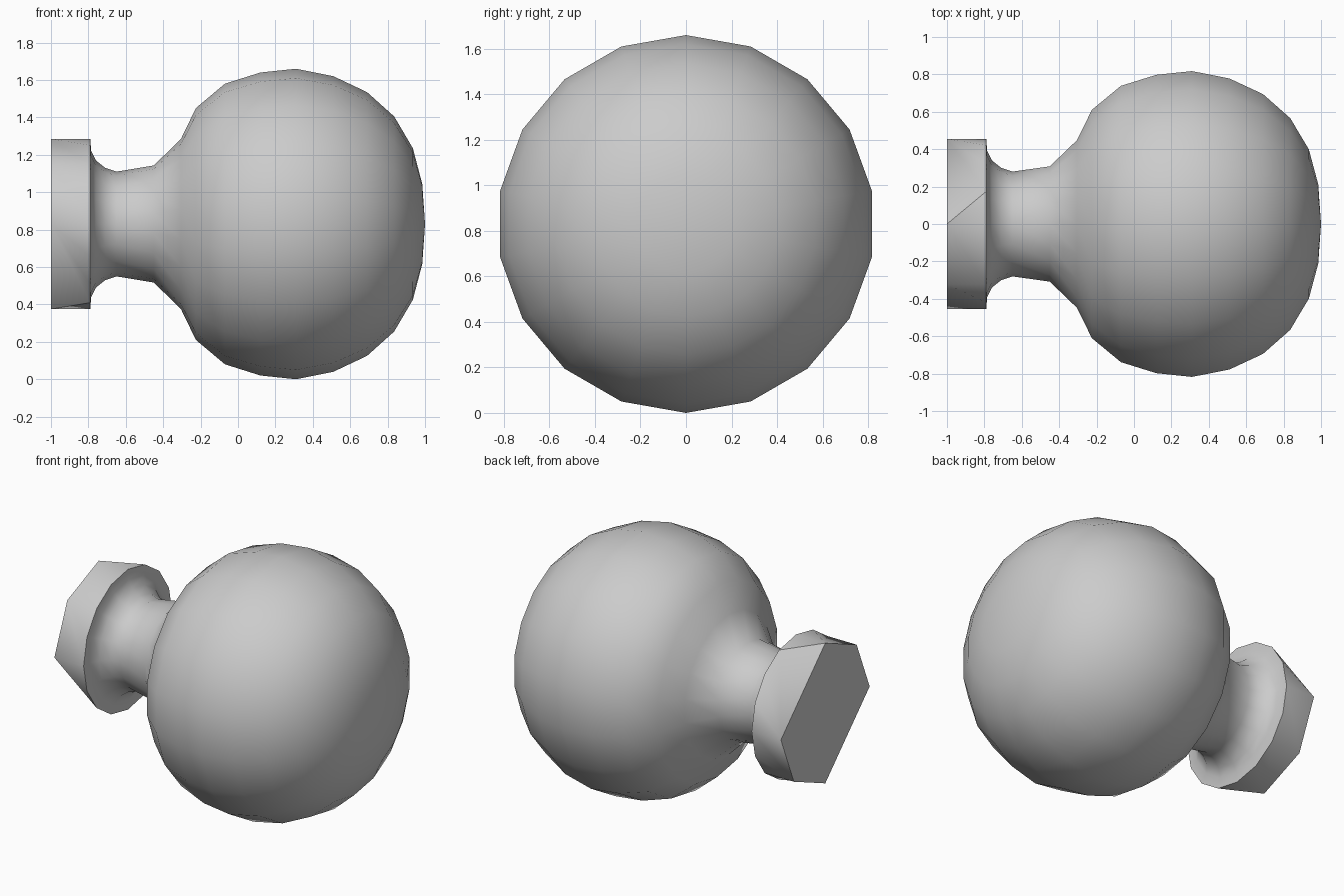
import bpy, bmesh
from math import sin, cos, radians, tau

if "Cube" in bpy.data.objects:
    bpy.data.objects.remove(bpy.data.objects["Cube"])

CZ = 0.83   # height of the knob axis
bm = bmesh.new()

def ring(x, r, n):
    return [bm.verts.new((x, -r * sin(tau * i / n), CZ + r * cos(tau * i / n))) for i in range(n)]

def skin(a, b):
    n = len(a)
    for i in range(n):
        j = (i + 1) % n
        bm.faces.new([v for v in (a[i], a[j], b[j], b[i])])

def lathe(profile, n):
    rings = [ring(x, r, n) for x, r in profile]
    for a, b in zip(rings, rings[1:]):
        skin(a, b)
    return rings

# flange front and cove, 16 sided
cove = lathe([(-0.79, 0.455), (-0.785, 0.39), (-0.76, 0.34), (-0.71, 0.30), (-0.65, 0.28)], 16)

# ball, 18 sided
ball = lathe([(-0.45, 0.313), (-0.305, 0.455), (-0.225, 0.62), (-0.07, 0.75), (0.12, 0.81),
              (0.31, 0.83), (0.51, 0.79), (0.69, 0.705), (0.835, 0.575), (0.935, 0.405),
              (0.985, 0.215)], 18)
tip = bm.verts.new((1.0, 0, CZ))
for i in range(18):
    bm.faces.new((ball[-1][i], ball[-1][(i + 1) % 18], tip))

# neck joining the two side counts
def loop_edges(r):
    return [bm.edges.get((r[i], r[(i + 1) % len(r)])) for i in range(len(r))]
bmesh.ops.bridge_loops(bm, edges=loop_edges(cove[-1]) + loop_edges(ball[0]))

# back plate: irregular six-cornered end lofted to the 16-sided flange
corners = (0, 2, 4, 8, 10, 12, 16)
end = ring(-1.0, 0.455, 16)
places = [v.co.copy() for v in end]
skin(end, cove[0])
bm.faces.new(end)
for i, v in enumerate(end):
    v.co = places[min(corners, key=lambda c: abs(c - i)) % 16]
bmesh.ops.remove_doubles(bm, verts=bm.verts[:], dist=0.0005)
bmesh.ops.recalc_face_normals(bm, faces=bm.faces[:])

mesh = bpy.data.meshes.new("ball_knob")
bm.to_mesh(mesh)
bm.free()
knob = bpy.data.objects.new("ball_knob", mesh)
bpy.context.collection.objects.link(knob)
bpy.context.view_layer.objects.active = knob
knob.select_set(True)
bpy.ops.object.shade_smooth_by_angle(angle=radians(42))
